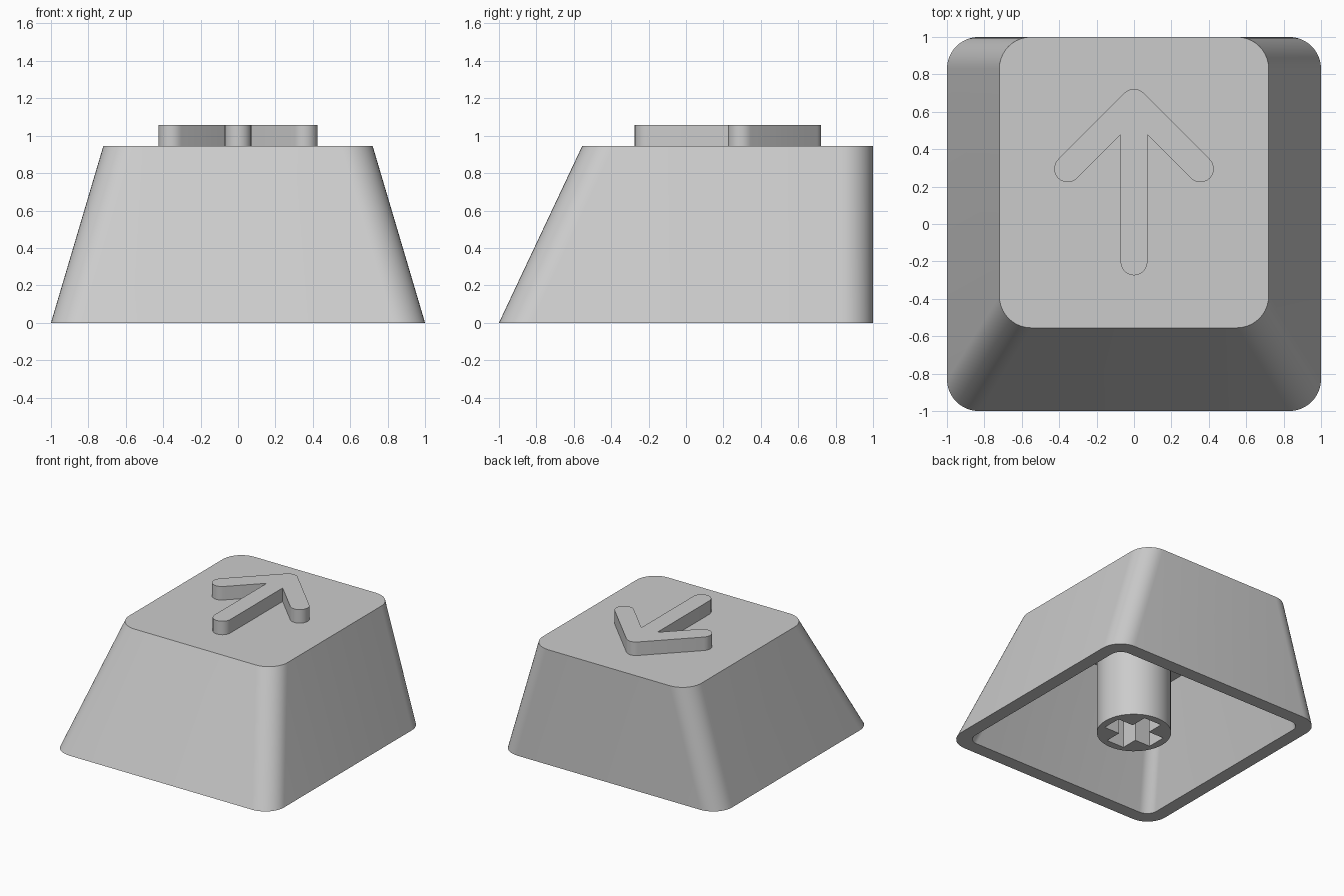
import bpy, bmesh
from math import sin, cos, radians

cube = bpy.data.objects.get("Cube")
if cube:
    bpy.data.objects.remove(cube, do_unlink=True)

grey = bpy.data.materials.new("light_grey")
grey.use_nodes = True
grey.diffuse_color = (0.6, 0.6, 0.6, 1)
grey.node_tree.nodes["Principled BSDF"].inputs["Base Color"].default_value = (0.6, 0.6, 0.6, 1)


def arc(cx, cy, r, start, end, steps=10):
    return [(cx + r * cos(radians(start + (end - start) * i / steps)),
             cy + r * sin(radians(start + (end - start) * i / steps)))
            for i in range(steps + 1)]


def rounded_rect(half_x, front, back, r):
    x = half_x - r
    return (arc(x, back - r, r, 0, 90) + arc(-x, back - r, r, 90, 180)
            + arc(-x, front + r, r, 180, 270) + arc(x, front + r, r, 270, 360))


def loft(name, sections):
    """Skin a list of (outline, height) sections and cap both ends."""
    bm = bmesh.new()
    rings = [[bm.verts.new((x, y, z)) for x, y in pts] for pts, z in sections]
    for a, b in zip(rings, rings[1:]):
        for i in range(len(a)):
            j = (i + 1) % len(a)
            bm.faces.new((a[i], a[j], b[j], b[i]))
    bm.faces.new(rings[0])
    bm.faces.new(rings[-1])
    bmesh.ops.recalc_face_normals(bm, faces=bm.faces)
    mesh = bpy.data.meshes.new(name)
    bm.to_mesh(mesh)
    bm.free()
    mesh.materials.append(grey)
    obj = bpy.data.objects.new(name, mesh)
    bpy.context.collection.objects.link(obj)
    return obj


def activate(obj):
    bpy.ops.object.select_all(action='DESELECT')
    obj.select_set(True)
    bpy.context.view_layer.objects.active = obj


# Hollow tapered cap: ceiling, inner wall, bottom rim, outer wall, top
TOP, CEILING, WALL = 0.945, 0.83, 0.11
SIDE_LEAN, FRONT_LEAN = 0.28 / TOP, 0.445 / TOP


def wall_section(z, inset, r):
    return (rounded_rect(1 - SIDE_LEAN * z - inset,
                         -1 + FRONT_LEAN * z + inset, 1 - inset, r), z)


cap = loft("key_cap", [wall_section(CEILING, WALL, 0.09), wall_section(0, WALL, 0.09),
                       wall_section(0, 0, 0.17), wall_section(TOP, 0, 0.17)])

# Raised arrow with rounded stroke ends
R, TIP, ARM, TAIL = 0.072, 0.65, 0.355, -0.203
notch = TIP - R * 2 ** 0.5 - R
outline = (arc(0, TIP, R, 45, 135)
           + arc(-ARM, TIP - ARM, R, 135, 315) + [(-R, notch)]
           + arc(0, TAIL, R, 180, 360) + [(R, notch)]
           + arc(ARM, TIP - ARM, R, 225, 405))
arrow = loft("raised_arrow", [(outline, TOP - 0.01), (outline, 1.056)])

# Round mounting stem with a cross-shaped socket
circle = arc(0, 0, 0.28, 0, 360, 48)[:-1]
stem = loft("mounting_stem", [(circle, 0), (circle, CEILING + 0.02)])
L, W = 0.22, 0.08
quarter = [(L, -W), (L, W), (W, W)]
cross = []
for x, y in quarter:
    cross.append((x, y))
for turn in range(3):
    quarter = [(-y, x) for x, y in quarter]
    cross += quarter
cutter = loft("socket_cutter", [(cross, -0.1), (cross, 0.45)])
cutter.hide_render = True
socket = stem.modifiers.new("socket", 'BOOLEAN')
socket.operation = 'DIFFERENCE'
socket.solver = 'EXACT'
socket.object = cutter
activate(stem)
bpy.ops.object.modifier_apply(modifier=socket.name)
bpy.data.objects.remove(cutter, do_unlink=True)

# Smooth the rounded corners, keep the edges crisp
for obj in (cap, arrow, stem):
    activate(obj)
    bpy.ops.object.shade_smooth_by_angle(angle=radians(30))
